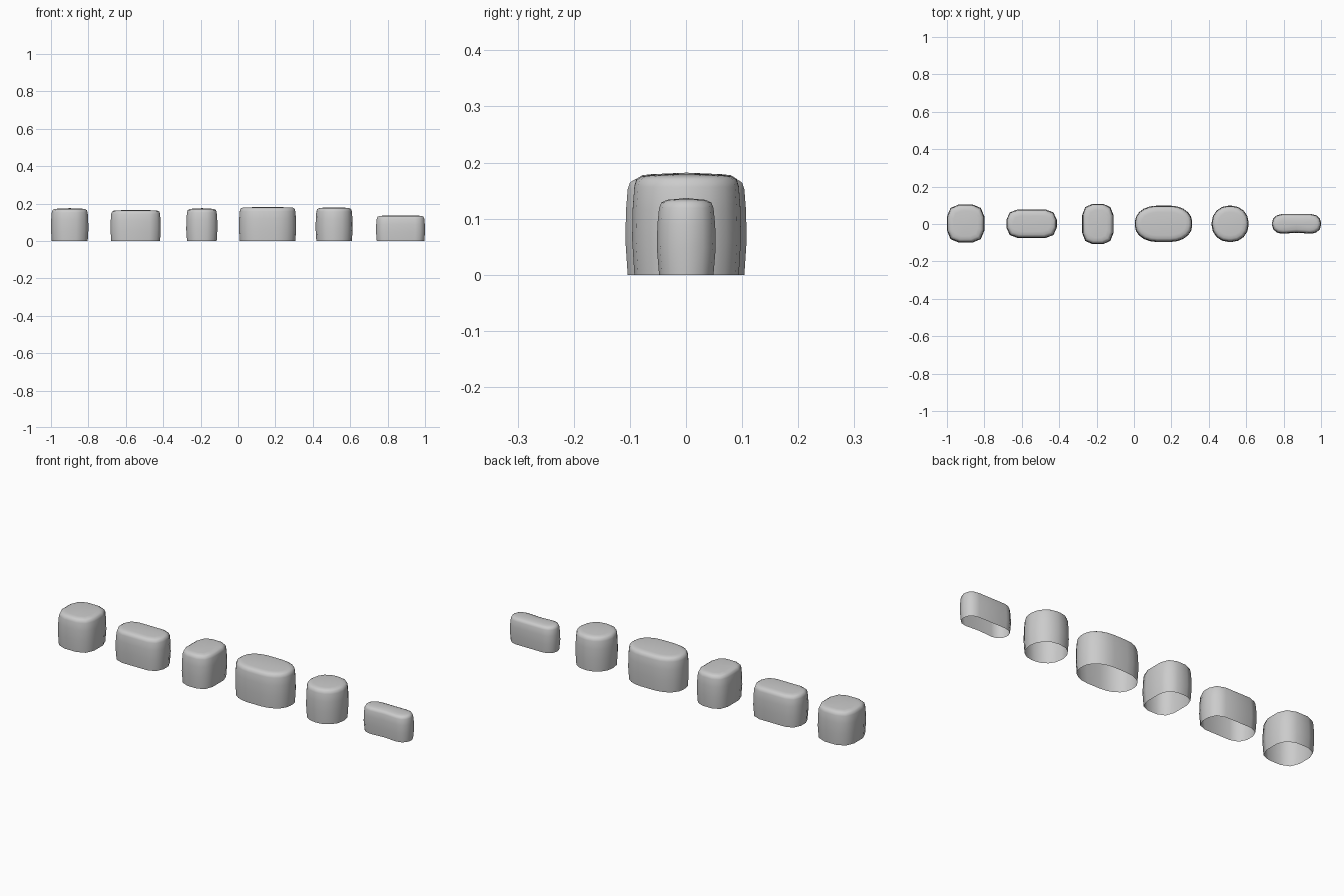
import bpy, bmesh, math

cube = bpy.data.objects.get("Cube")
if cube:
    bpy.data.objects.remove(cube)

grey = bpy.data.materials.new("light_grey")
grey.use_nodes = True
colour = (0.6, 0.6, 0.6, 1)
grey.diffuse_color = colour
grey.node_tree.nodes["Principled BSDF"].inputs["Base Color"].default_value = colour

# Wall profile: inward offset and height fraction, from open base to the crown
PROFILE = [(0.004, 0), (0, 0.35), (0.001, 0.65), (0.004, 0.87), (0.008, 0.94), (0.018, 0.975), (0.035, 0.985)]


def outline(hx, hy, rx, ry, steps, inset):
    """Rectangle with elliptical corners, as a closed counter-clockwise ring."""
    points = []
    for quarter, (sx, sy) in enumerate([(1, 1), (-1, 1), (-1, -1), (1, -1)]):
        for i in range(steps + 1):
            a = math.pi / 2 * (quarter + i / steps)
            x = sx * (hx - rx) + rx * math.cos(a)
            y = sy * (hy - ry) + ry * math.sin(a)
            points.append((x * (1 - inset / hx), y * (1 - inset / hy)))
    return points


def block(name, x0, x1, y0, y1, height, rx, ry, steps, pinch=0):
    """Hollow block with softly bulging walls, a shallow crown and an open base."""
    hx, hy = (x1 - x0) / 2, (y1 - y0) / 2
    bm = bmesh.new()
    rings = []
    for inset, level in PROFILE:
        ring = [bm.verts.new((x, y, level * height))
                for x, y in outline(hx, hy, rx, ry, steps, inset)]
        rings.append(ring)
    n = len(rings[0])
    for low, high in zip(rings, rings[1:]):
        for i in range(n):
            j = (i + 1) % n
            bm.faces.new((low[i], low[j], high[j], high[i]))
    crown = bm.verts.new((0, 0, height))
    for i in range(n):
        bm.faces.new((rings[-1][i], rings[-1][(i + 1) % n], crown))
    # Slight waist halfway along the front wall
    if pinch:
        long_edges = [e for e in bm.edges
                      if abs(e.verts[0].co.x - e.verts[1].co.x) > hx * 0.5
                      and max(v.co.y for v in e.verts) < 0 and crown not in e.verts]
        cut = bmesh.ops.subdivide_edges(bm, edges=long_edges, cuts=1)
        for v in cut["geom_inner"]:
            if isinstance(v, bmesh.types.BMVert):
                v.co.y += pinch
    bmesh.ops.remove_doubles(bm, verts=bm.verts, dist=0.0001)
    mesh = bpy.data.meshes.new(name)
    bm.to_mesh(mesh)
    bm.free()
    mesh.materials.append(grey)
    obj = bpy.data.objects.new(name, mesh)
    obj.location = ((x0 + x1) / 2, (y0 + y1) / 2, 0)
    bpy.context.collection.objects.link(obj)
    bpy.ops.object.select_all(action="DESELECT")
    obj.select_set(True)
    bpy.context.view_layer.objects.active = obj
    bpy.ops.object.shade_smooth_by_angle(angle=math.radians(60))


# Row of blocks from the model's right to its left
block("square_block", -1, -0.8, -0.1, 0.105, 0.175, 0.065, 0.065, 2)
block("long_block", -0.682, -0.413, -0.075, 0.078, 0.166, 0.06, 0.055, 2)
block("deep_block", -0.277, -0.11, -0.108, 0.108, 0.175, 0.055, 0.06, 2)
block("oval_block", 0.005, 0.311, -0.096, 0.098, 0.182, 0.115, 0.085, 5)
block("round_block", 0.415, 0.613, -0.096, 0.098, 0.18, 0.09, 0.09, 4)
block("small_block", 0.738, 1, -0.052, 0.053, 0.137, 0.052, 0.045, 3, pinch=0.005)
